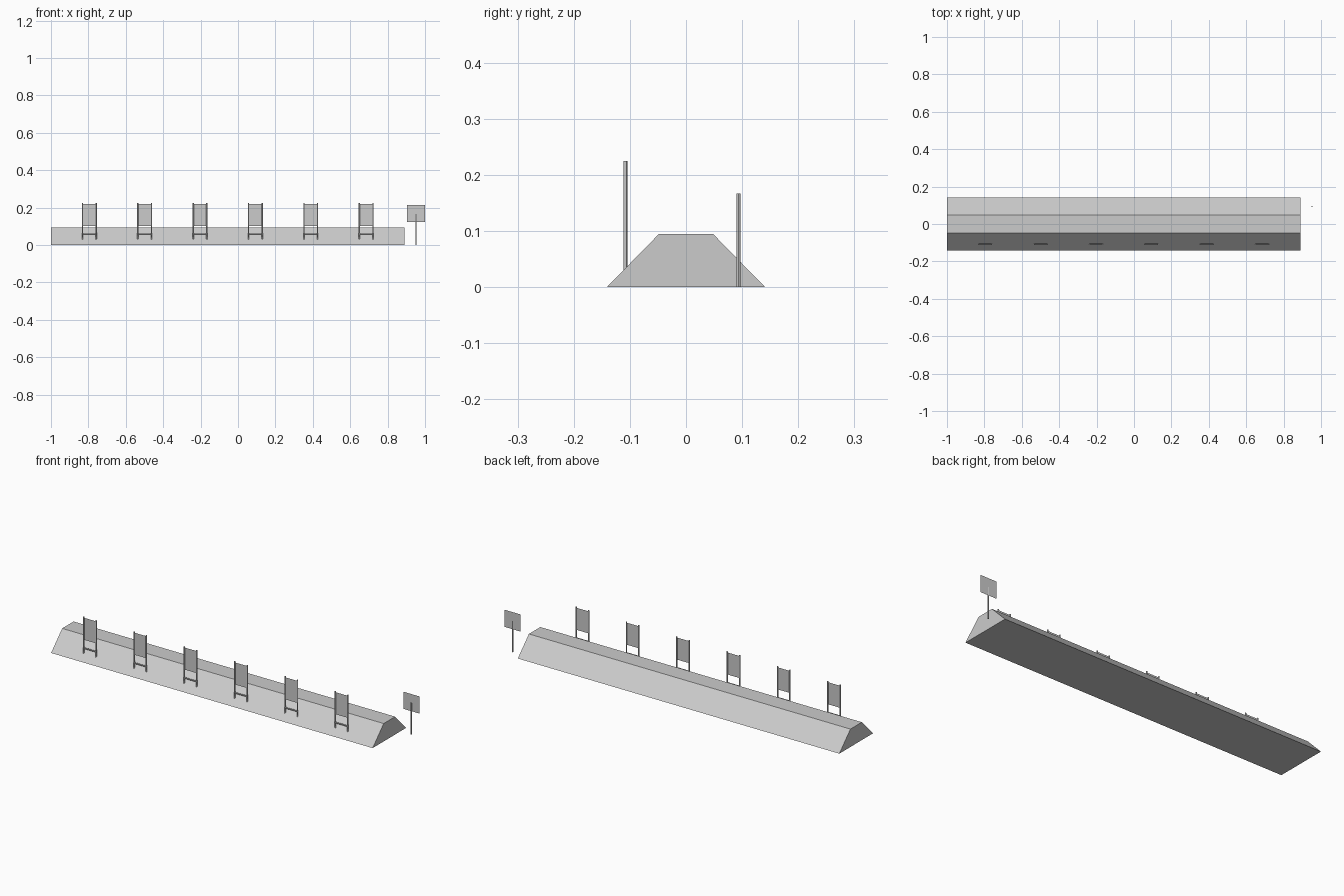
import bpy, bmesh

if "Cube" in bpy.data.objects:
    bpy.data.objects.remove(bpy.data.objects["Cube"])


def mesh_object(name, verts, faces):
    mesh = bpy.data.meshes.new(name)
    mesh.from_pydata(verts, [], faces)
    bm = bmesh.new()
    bm.from_mesh(mesh)
    bmesh.ops.recalc_face_normals(bm, faces=bm.faces)
    bm.to_mesh(mesh)
    bm.free()
    obj = bpy.data.objects.new(name, mesh)
    bpy.context.collection.objects.link(obj)
    return obj


def cylinder(name, x, y, z0, z1, r):
    bpy.ops.mesh.primitive_cylinder_add(vertices=12, radius=r, depth=z1 - z0,
                                        location=(x, y, (z0 + z1) / 2))
    bpy.context.object.name = name
    bpy.ops.object.shade_smooth_by_angle()


def crossbar(name, x, y, z, length, r):
    bpy.ops.mesh.primitive_cylinder_add(vertices=12, radius=r, depth=length,
                                        location=(x, y, z), rotation=(0, 1.570796, 0))
    bpy.context.object.name = name
    bpy.ops.object.shade_smooth_by_angle()


def panel(name, x0, x1, y, z0, z1):
    mesh_object(name, [(x0, y, z0), (x1, y, z0), (x1, y, z1), (x0, y, z1)], [(0, 1, 2, 3)])


# Embankment: trapezoid section extruded along x
section = [(-0.141, 0), (0.141, 0), (0.048, 0.095), (-0.048, 0.095)]
verts = [(x, y, z) for x in (-1.0, 0.89) for y, z in section]
sides = [(i, (i + 1) % 4, (i + 1) % 4 + 4, i + 4) for i in range(4)]
mesh_object("embankment", verts, sides + [(3, 2, 1, 0), (4, 5, 6, 7)])

# Six two-legged boards along the front slope
for i in range(6):
    x = -0.795 + i * 0.296
    y = -0.108
    for s in (-1, 1):
        cylinder("board_post", x + s * 0.0365, y, 0.02, 0.225, 0.0035)
    crossbar("board_rail", x, y, 0.059, 0.073, 0.0035)
    panel("board_panel", x - 0.034, x + 0.034, y, 0.103, 0.22)

# Single sign standing past the right end
cylinder("sign_post", 0.952, 0.0935, 0, 0.167, 0.0035)
panel("sign_panel", 0.904, 1.0, 0.0965, 0.122, 0.213)
